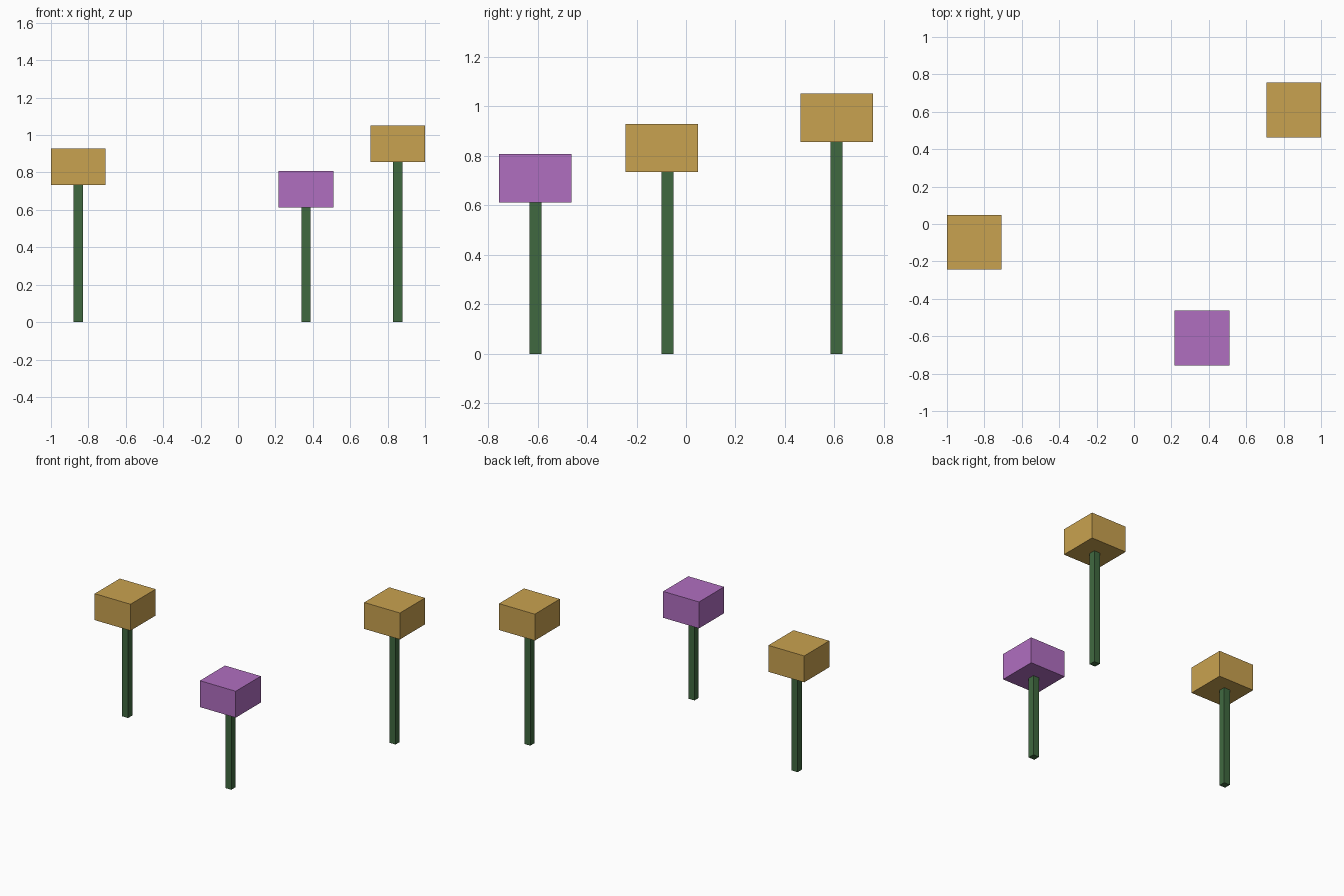
import bpy

if "Cube" in bpy.data.objects:
    bpy.data.objects.remove(bpy.data.objects["Cube"])


def material(name, rgb):
    mat = bpy.data.materials.new(name)
    mat.diffuse_color = (*rgb, 1.0)
    mat.use_nodes = True
    mat.node_tree.nodes["Principled BSDF"].inputs["Base Color"].default_value = mat.diffuse_color
    return mat


def box(name, centre, size, mat):
    bpy.ops.mesh.primitive_cube_add(size=1, location=centre)
    obj = bpy.context.object
    obj.name = name
    obj.scale = size
    bpy.ops.object.transform_apply(location=False, rotation=False, scale=True)
    obj.data.materials.append(mat)


gold = material("gold", (0.584, 0.361, 0.080))
purple = material("purple", (0.434, 0.156, 0.527))
green = material("stem green", (0.051, 0.141, 0.051))

UNIT = 0.0488               # stem thickness
HEAD = (6 * UNIT, 6 * UNIT, 4 * UNIT)

# name, head x, head y, stem height, stem offset in y, head colour
flowers = [
    ("left", -0.854, -0.098, 0.734, 0.024, gold),
    ("front", 0.364, -0.609, 0.612, 0.0, purple),
    ("right", 0.854, 0.609, 0.856, 0.0, gold),
]

for name, x, y, height, offset, colour in flowers:
    # Square stem from the ground to the underside of the head
    box(name + "_stem", (x, y + offset, height / 2), (UNIT, UNIT, height), green)
    # Block-shaped flower head
    box(name + "_flower_head", (x, y, height + HEAD[2] / 2), HEAD, colour)
